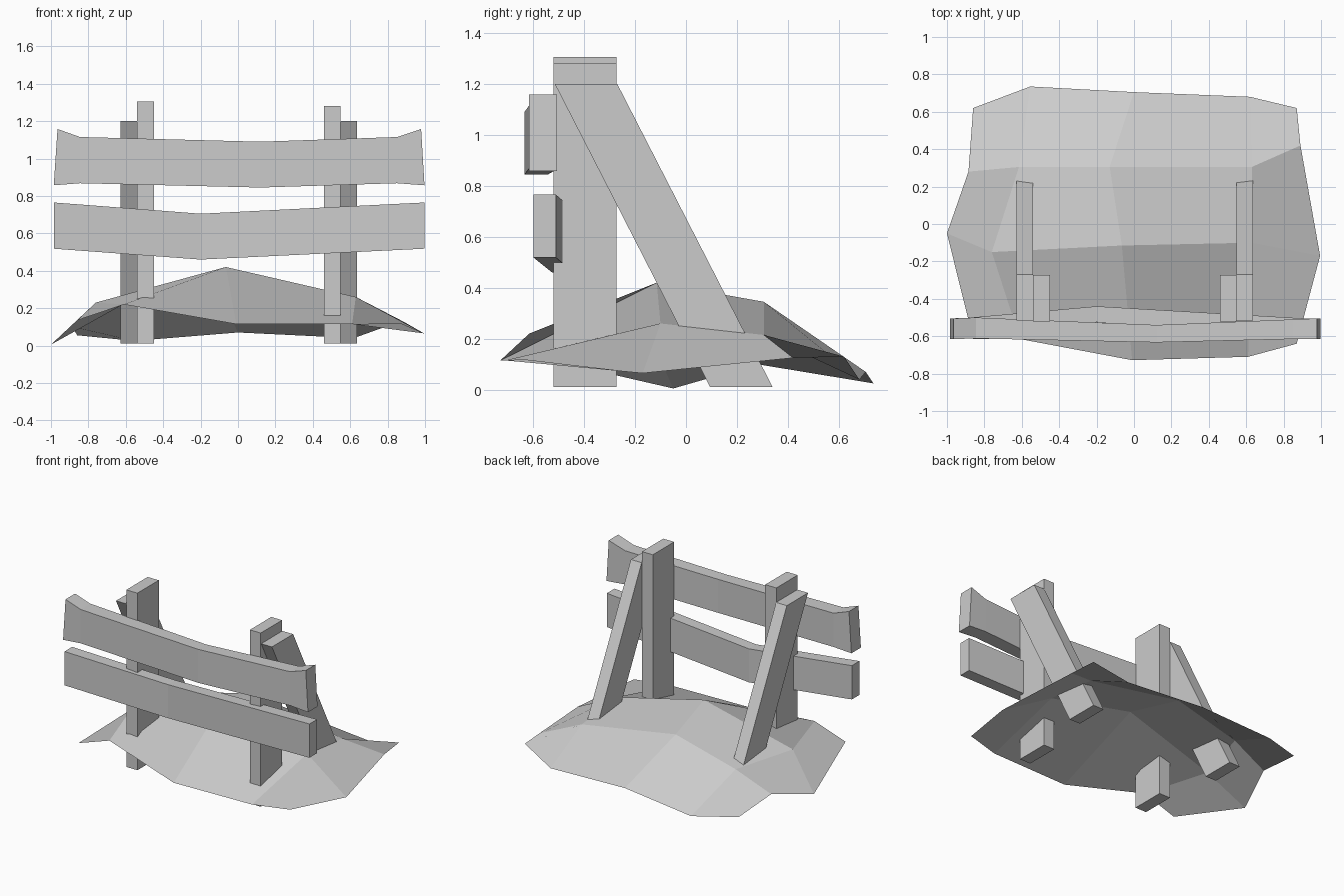
import bpy


def make_object(name, verts, faces):
    mesh = bpy.data.meshes.new(name)
    mesh.from_pydata(verts, [], faces)
    mesh.update()
    ob = bpy.data.objects.new(name, mesh)
    bpy.context.collection.objects.link(ob)
    return ob


def loft(name, rings):
    """Join four-cornered rings into a capped beam."""
    verts = [p for ring in rings for p in ring]
    faces = [(0, 1, 2, 3), tuple(4 * len(rings) - 1 - i for i in range(4))]
    for r in range(len(rings) - 1):
        for i in range(4):
            a, b = 4 * r + i, 4 * r + (i + 1) % 4
            faces.append((b, a, a + 4, b + 4))
    return make_object(name, verts, faces)


def side_beam(name, x0, x1, profile):
    """Extrude a yz profile along x."""
    return loft(name, [[(x, y, z) for y, z in profile] for x in (x0, x1)])


def rail(name, sections):
    """Sections: x, front y, back y, bottom z, top z, top x shift."""
    return loft(name, [[(x, f, b), (x, k, b), (x + s, k, t), (x + s, f, t)]
                       for x, f, k, b, t, s in sections])


# Upright posts
for side, x0, x1, top in (("left", -0.54, -0.45, 1.305), ("right", 0.46, 0.548, 1.28)):
    side_beam(side + "_post", x0, x1,
              [(-0.52, 0.01), (-0.273, 0.01), (-0.273, top), (-0.52, top)])

# Sloping braces behind the posts
for side, x0, x1 in (("left", -0.627, -0.54), ("right", 0.548, 0.635)):
    side_beam(side + "_brace", x0, x1,
              [(0.095, 0.01), (0.34, 0.01), (-0.27, 1.2), (-0.515, 1.2)])

# Bent rails
rail("upper_rail", [
    (-0.985, -0.615, -0.505, 0.857, 1.158, 0.02),
    (-0.845, -0.612, -0.50, 0.868, 1.115, 0),
    (0.12, -0.633, -0.54, 0.845, 1.09, 0),
    (0.85, -0.615, -0.51, 0.868, 1.115, 0),
    (0.997, -0.615, -0.505, 0.857, 1.158, -0.018)])
rail("lower_rail", [
    (-0.985, -0.598, -0.51, 0.518, 0.765, 0),
    (-0.2, -0.525, -0.44, 0.46, 0.705, 0),
    (0.997, -0.598, -0.51, 0.518, 0.765, 0)])

# Faceted earth mound, an open sheet, rows from front to back
rows = [
    [(-0.86, -0.615, 0.135), (-0.61, -0.615, 0.22), (-0.01, -0.728, 0.115),
     (0.61, -0.71, 0.115), (0.87, -0.64, 0.12)],
    [(-1.0, -0.05, 0.005), (-0.76, -0.15, 0.23), (-0.065, -0.115, 0.42),
     (0.63, -0.10, 0.26), (0.995, -0.17, 0.065)],
    [(-0.885, 0.28, 0.10), (-0.615, 0.305, 0.22), (-0.13, 0.305, 0.345),
     (0.63, 0.305, 0.215), (0.89, 0.42, 0.125)],
    [(-0.86, 0.62, 0.055), (-0.555, 0.735, 0.025), (0.0, 0.705, 0.07),
     (0.62, 0.68, 0.04), (0.87, 0.62, 0.13)]]
n = len(rows[0])
make_object("earth_mound", [p for row in rows for p in row],
            [(r * n + c, r * n + c + 1, (r + 1) * n + c + 1, (r + 1) * n + c)
             for r in range(len(rows) - 1) for c in range(n - 1)])
